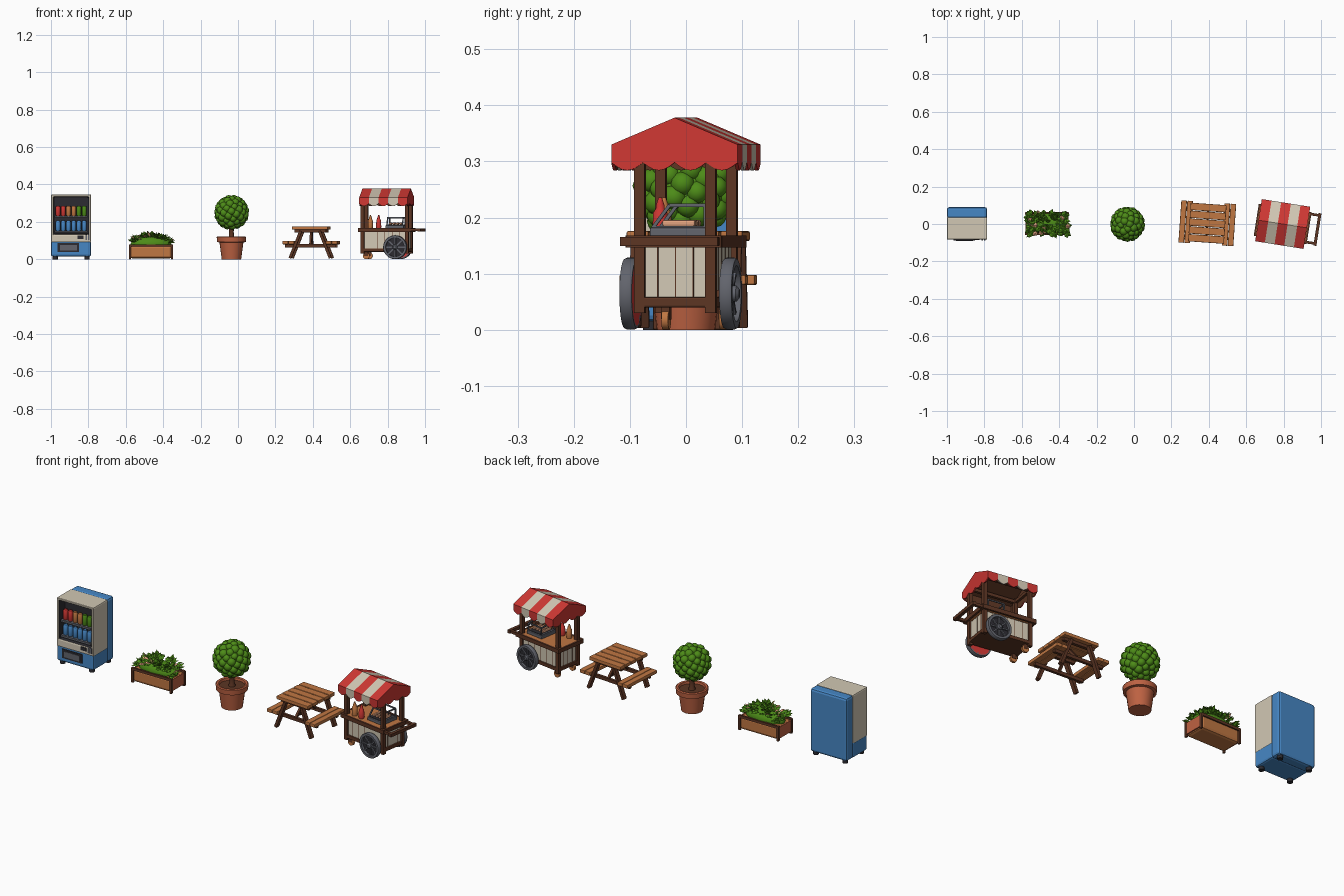
import bpy, bmesh, math, random
from mathutils import Matrix, Vector

random.seed(4)
if "Cube" in bpy.data.objects:
    bpy.data.objects.remove(bpy.data.objects["Cube"])


def material(name, r, g, b):
    m = bpy.data.materials.new(name)
    m.use_nodes = True
    col = [(c / 255) ** 2.2 for c in (r, g, b)] + [1]
    m.diffuse_color = col
    bsdf = m.node_tree.nodes["Principled BSDF"]
    bsdf.inputs["Base Color"].default_value = col
    bsdf.inputs["Roughness"].default_value = 0.8
    return m


RED = material("red", 205, 58, 54)
CREAM = material("cream", 208, 198, 178)
BROWN = material("dark brown wood", 92, 56, 40)
WOOD = material("orange wood", 190, 118, 68)
CLAY = material("terracotta", 188, 98, 68)
GREEN = material("leaf green", 78, 138, 30)
BLUE = material("blue", 72, 134, 196)
GREY = material("steel grey", 98, 100, 108)
DARK = material("charcoal", 48, 47, 52)
PEACH = material("peach", 222, 160, 125)


def finish(name, bm, mats, M, bevel=0, smooth=False):
    me = bpy.data.meshes.new(name)
    bm.to_mesh(me)
    bm.free()
    ob = bpy.data.objects.new(name, me)
    bpy.context.collection.objects.link(ob)
    ob.matrix_world = M
    for m in mats:
        me.materials.append(m)
    if smooth:
        bpy.ops.object.select_all(action='DESELECT')
        ob.select_set(True)
        bpy.context.view_layer.objects.active = ob
        bpy.ops.object.shade_smooth_by_angle(angle=math.radians(40))
    if bevel:
        mod = ob.modifiers.new("bevel", 'BEVEL')
        mod.width, mod.segments = bevel, 2
    return ob


def box(name, mat, lo, hi, M, bevel=0):
    lo, hi = Vector(lo), Vector(hi)
    bm = bmesh.new()
    bmesh.ops.create_cube(bm, size=1, matrix=Matrix.Translation((lo + hi) / 2)
                          @ Matrix.Diagonal((*(hi - lo), 1)))
    return finish(name, bm, [mat], M, bevel)


def bar(name, mat, p, q, w, M, d=None):
    # square beam from p to q
    p, q = Vector(p), Vector(q)
    rot = (q - p).to_track_quat('Z', 'Y').to_matrix().to_4x4()
    d, h = d or w, (q - p).length / 2
    return box(name, mat, (-w / 2, -d / 2, -h), (w / 2, d / 2, h),
               M @ Matrix.Translation((p + q) / 2) @ rot)


def lathe(name, mat, profile, M, segs=24):
    bm = bmesh.new()
    vs = [bm.verts.new((r, 0, z)) for r, z in profile]
    es = [bm.edges.new(e) for e in zip(vs, vs[1:])]
    bmesh.ops.spin(bm, geom=vs + es, axis=(0, 0, 1), cent=(0, 0, 0), angle=2 * math.pi, steps=segs)
    bmesh.ops.remove_doubles(bm, verts=bm.verts, dist=1e-5)
    bmesh.ops.recalc_face_normals(bm, faces=bm.faces)
    return finish(name, bm, [mat], M, smooth=True)


def disc(name, mat, r, h, M, segs=20):
    return lathe(name, mat, [(0, 0), (r, 0), (r, h), (0, h)], M, segs)


def sheet(name, mats, nu, nv, point, M, pick=lambda u: 0, flip=False):
    bm = bmesh.new()
    g = [[bm.verts.new(point(u, v)) for v in range(nv + 1)] for u in range(nu + 1)]
    for u in range(nu):
        for v in range(nv):
            f = [g[u][v], g[u + 1][v], g[u + 1][v + 1], g[u][v + 1]]
            bm.faces.new(f[::-1] if flip else f).material_index = pick(u)
    ob = finish(name, bm, mats, M)
    mod = ob.modifiers.new("cloth", 'SOLIDIFY')
    mod.thickness, mod.offset, mod.material_offset = 0.006, -1, len(mats) // 2


def place(x, y, yaw=0, z=0):
    return Matrix.Translation((x, y, z)) @ Matrix.Rotation(math.radians(yaw), 4, 'Z')


def at(M, x, y, z):
    return M @ Matrix.Translation((x, y, z))


# Vending machine
V = place(-0.8925, 0.002)
box("machine_back", BLUE, (-.1075, .03, .015), (.1075, .088, .347), V, .012)
box("machine_base", BLUE, (-.1075, -.085, .015), (.1075, .04, .1), V, .01)
bm = bmesh.new()
bmesh.ops.create_cube(bm, size=1, matrix=Matrix.Translation((0, -.025, .217))
                      @ Matrix.Diagonal((.215, .12, .26, 1)))
front = min(bm.faces, key=lambda f: f.calc_center_median().y)
bmesh.ops.inset_region(bm, faces=[front], thickness=.019)
for v in front.verts:
    if v.co.z < .2:
        v.co.z += .034
ext = bmesh.ops.extrude_discrete_faces(bm, faces=[front])["faces"][0]
for v in ext.verts:
    v.co.y += .05
ext.material_index = 1
for e in ext.edges:
    for f in e.link_faces:
        f.material_index = 1
finish("machine_cabinet", bm, [CREAM, DARK], V, .008)
for z in (.142, .222):
    box("machine_shelf", GREY, (-.088, -.08, z), (.088, -.035, z + .01), V)
for i in range(6):
    x = -.07 + i * .028
    for z, mat in ((.152, BLUE), (.232, (RED, WOOD, GREEN)[i // 2])):
        lathe("drink_can", mat, [(0, 0), (.01, 0), (.0125, .005), (.0125, .046), (.009, .054), (0, .054)],
              at(V, x, -.062, z), 14)
box("pickup_frame", DARK, (-.072, -.089, .038), (.043, -.08, .086), V)
box("pickup_flap", GREY, (-.06, -.092, .047), (.031, -.08, .077), V)
box("coin_panel", DARK, (.035, -.088, .108), (.066, -.08, .126), V)
for x in (.077, .09):
    box("coin_button", GREY, (x, -.089, .104), (x + .008, -.08, .132), V)
for x in (-.085, .085):
    for y in (-.065, .068):
        disc("machine_foot", DARK, .014, .02, at(V, x, y, 0), 12)

# Flower planter
P = place(-0.465, 0.002)
box("planter_box", WOOD, (-.112, -.056, .004), (.112, .056, .075), P, .014)
for s in (-1, 1):
    for t in (-1, 1):
        box("planter_corner", BROWN, (s * .112 - .006, t * .054 - .007, 0),
            (s * .112 + .006, t * .054 + .007, .08), P, .003)
    box("planter_rim", BROWN, (-.112, s * .056 - .005, .066), (.112, s * .056 + .005, .08), P)
    box("planter_end", CLAY, (s * .113 - .003, -.05, .012), (s * .113 + .003, .05, .072), P)
bm = bmesh.new()
bmesh.ops.create_icosphere(bm, subdivisions=3, radius=1, matrix=Matrix.Translation((0, 0, .08))
                           @ Matrix.Diagonal((.11, .055, .045, 1)))
finish("planter_greenery", bm, [GREEN], P, smooth=True)
bm = bmesh.new()
for i in range(130):
    x, y = random.uniform(-1, 1), random.uniform(-1, 1)
    base = Vector((x * .095, y * .045, .085 + .03 * (1 - x * x)))
    out = Vector((x * .9 + random.uniform(-.5, .5), y * .6 + random.uniform(-.4, .4),
                  random.uniform(.0, .6))).normalized()
    side = out.cross(Vector((0, 0, 1))).normalized() * .014
    mid = base + out * .022
    tip = base + out * random.uniform(.034, .046)
    vs = [bm.verts.new(p) for p in (base, mid + side, tip, mid - side, mid + Vector((0, 0, .008)))]
    for a in range(4):
        f = bm.faces.new((vs[a], vs[(a + 1) % 4], vs[4]))
        f.material_index = 1 if i % 12 == 0 else 0
finish("planter_leaves", bm, [GREEN, PEACH], P)

# Potted tree
T = place(-0.035, 0.0)
lathe("tree_pot", CLAY, [(0, 0), (.052, 0), (.064, .09), (.077, .092), (.079, .118), (.074, .122),
                         (.064, .12), (.062, .105), (0, .105)], T)
disc("pot_soil", BROWN, .062, .004, at(T, 0, 0, .104))
lathe("tree_trunk", BROWN, [(.02, .1), (.013, .125), (.012, .15), (.018, .19)], T, 12)
bm = bmesh.new()
bmesh.ops.create_icosphere(bm, subdivisions=3, radius=.082, matrix=Matrix.Translation((0, 0, .25)))
for i in range(80):
    h = 1 - 2 * (i + .5) / 80
    a, r = i * 2.39996, math.sqrt(1 - h * h)
    p = Vector((r * math.cos(a), r * math.sin(a), h)) * .074 + Vector((0, 0, .25))
    bmesh.ops.create_icosphere(bm, subdivisions=2, radius=random.uniform(.018, .023),
                               matrix=Matrix.Translation(p))
finish("tree_crown", bm, [GREEN], T, smooth=True)

# Picnic table
B = place(0.392, 0.004, -4)
for i in range(5):
    y = -.105 + i * .042
    box("table_plank", WOOD, (-.096, y + .0015, .158), (.096, y + .0405, .176), B, .003)
for s in (-1, 1):
    for k in range(2):
        x = s * (.1 + k * .032)
        box("bench_plank", WOOD, (x - .015, -.113, .08), (x + .015, .113, .098), B, .003)
    box("table_batten", BROWN, (-.085, s * .075 - .008, .143), (.085, s * .075 + .008, .158), B)
    box("bench_beam", BROWN, (-.135, s * .075 - .007, .064), (.135, s * .075 + .007, .081), B)
    bar("table_brace", BROWN, (0, s * .01, .15), (0, s * .075, .075), .012, B)
    for t in (-1, 1):
        bar("table_leg", BROWN, (t * .05, s * .088, .152), (t * .108, s * .088, .006), .022, B, .015)

# Food cart body
C = place(0.795, 0.0, -9)
box("cart_panels", CREAM, (-.12, -.064, .05), (.12, .064, .148), C)
box("cart_floor", BROWN, (-.128, -.072, .04), (.128, .072, .058), C, .003)
box("cart_counter", WOOD, (-.137, -.082, .152), (.137, .082, .166), C, .003)
for s in (-1, 1):
    box("counter_edge", BROWN, (-.14, s * .082 - .005, .147), (.14, s * .082 + .005, .168), C)
    box("counter_end", BROWN, (s * .138 - .005, -.086, .147), (s * .138 + .005, .086, .168), C)
    for t in (-1, 1):
        bar("cart_post", BROWN, (s * .12, t * .064, .03), (s * .12, t * .064, .338), .019, C)
    box("awning_beam", BROWN, (-.12, s * .064 - .007, .318), (.12, s * .064 + .007, .334), C)
    box("awning_tie", BROWN, (s * .12 - .007, -.064, .318), (s * .12 + .007, .064, .334), C)
    for i in range(1, 6):
        x = -.12 + i * .04
        box("side_seam", BROWN, (x - .001, s * .064 - .001, .058), (x + .001, s * .064 + .001, .148), C)
    for i in range(1, 4):
        y = -.064 + i * .032
        box("end_seam", BROWN, (s * .12 - .001, y - .001, .058), (s * .12 + .001, y + .001, .148), C)
    bar("handle_arm", BROWN, (.13, s * .076, .157), (.19, s * .076, .157), .014, C)
bar("handle_grip", BROWN, (.188, -.088, .157), (.188, .088, .157), .016, C)

# Cart wheels, with the outer side facing away from the body
for s in (-1, 1):
    W = at(C, .06, s * .079, .0645) @ Matrix.Rotation(-s * math.pi / 2, 4, 'X')
    disc("wheel_lining", RED, .057, .004, W)
    disc("wheel_disc", DARK, .054, .006, at(W, 0, 0, .003))
    lathe("wheel_tyre", GREY, [(.05, 0), (.062, 0), (.064, .004), (.064, .018), (.062, .022),
                               (.05, .022), (.05, 0)], W, 28)
    lathe("wheel_hub", GREY, [(.014, .006), (.014, .022), (.008, .027), (0, .027)], W, 16)
    for i in range(8):
        a = i * math.pi / 4
        c = Vector((math.cos(a), math.sin(a), 0))
        bar("wheel_spoke", GREY, c * .01 + Vector((0, 0, .012)), c * .052 + Vector((0, 0, .012)), .007, W)
    box("caster_leg", BROWN, (-.112, s * .052 - .008, .018), (-.092, s * .052 + .008, .045), C)
    disc("caster_wheel", WOOD, .018, .012,
         at(C, -.102, s * .052 + .006, .018) @ Matrix.Rotation(math.pi / 2, 4, 'X'), 14)
bar("wheel_axle", BROWN, (.06, -.08, .0645), (.06, .08, .0645), .012, C)

# Striped gable awning
HALF, EAVE = .131, .114


def scallop(t):
    return .284 + .014 * (1 - abs(math.sin(math.pi * t)))


def roof(u, v):
    y = (-EAVE, -EAVE, 0, EAVE, EAVE)[v]
    z = (scallop(u / 6), .33, .378, .33, scallop(u / 6))[v]
    return (-HALF + u * HALF / 15, y, z)


sheet("awning_roof", [RED, CREAM, BROWN, BROWN], 30, 4, roof, C, lambda u: u // 6 % 2)
for s in (-1, 1):
    def gable(u, v):
        y = -EAVE + u * EAVE / 12
        top = .378 - .048 * abs(y) / EAVE
        return (s * HALF, y, top if v else scallop(u / 6))
    sheet("awning_gable", [RED, BROWN], 24, 1, gable, C, flip=s < 0)

# Sauce bottles
for x, y, mat in ((-.08, -.052, WOOD), (-.035, -.052, RED)):
    lathe("sauce_bottle", mat, [(0, 0), (.013, 0), (.014, .005), (.013, .042), (.008, .05),
                                (.008, .055), (.003, .07), (0, .07)], at(C, x, y, .166), 14)

# Grill with an open frame and sausages
box("grill_tray", GREY, (0, -.05, .166), (.1, .055, .182), C, .003)
box("grill_plate", DARK, (.008, -.042, .18), (.092, .047, .184), C)
for x in (.008, .092):
    low, top = [(x, -.045, .182), (x, .05, .182)], [(x, -.015, .222), (x, .05, .222)]
    for p, q in (low, top, (low[0], top[0]), (low[1], top[1])):
        bar("grill_frame", GREY, p, q, .006, C)
for y in (-.015, .05):
    bar("grill_rail", GREY, (.008, y, .222), (.092, y, .222), .006, C)
for i in range(4):
    box("sausage", PEACH, (.016 + i * .019, -.03, .184), (.028 + i * .019, .03, .196), C, .004)
